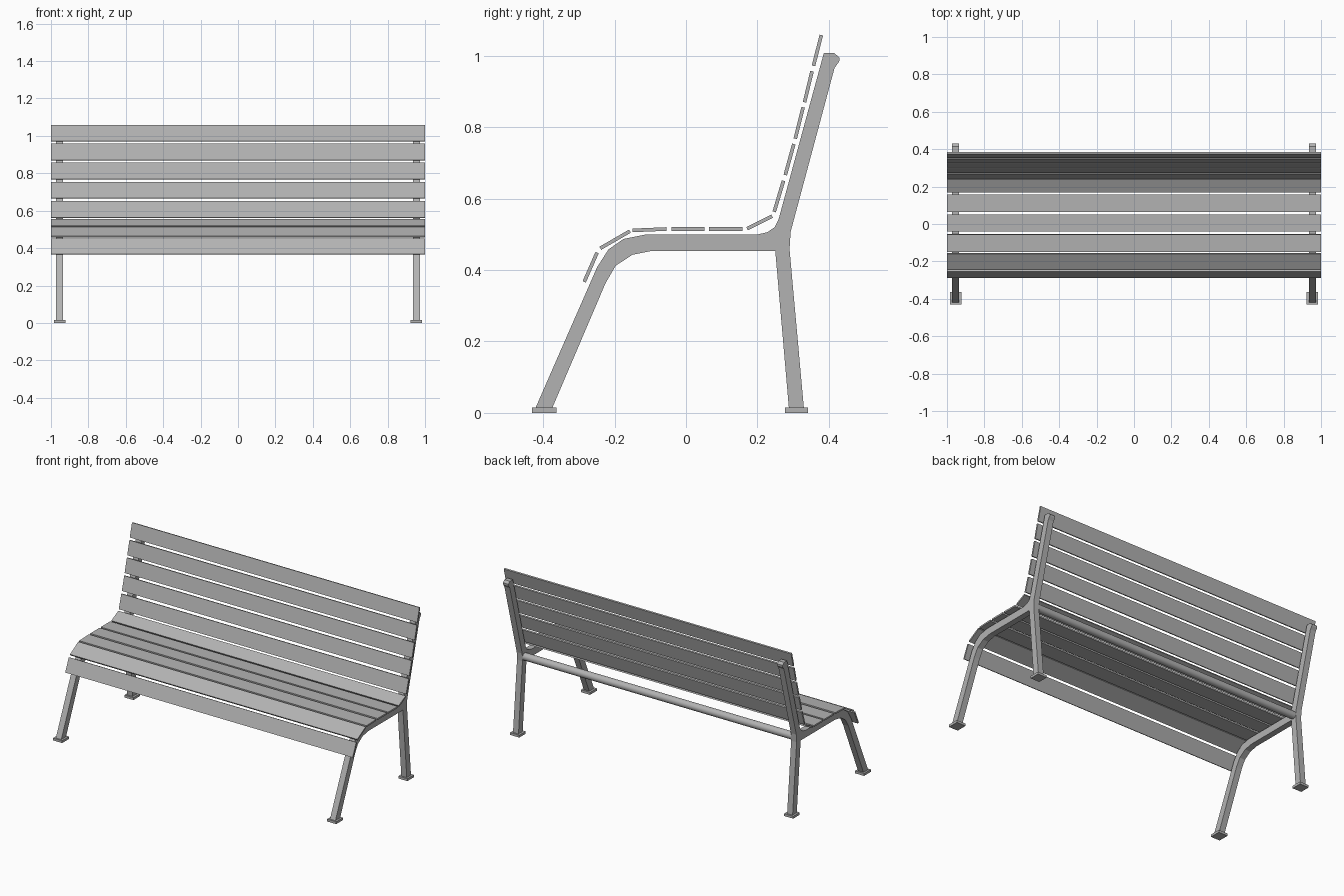
import bpy, bmesh
from math import cos, sin, tau
from mathutils import Vector

if "Cube" in bpy.data.objects:
    bpy.data.objects.remove(bpy.data.objects["Cube"])

grey = bpy.data.materials.new("dark_grey")
grey.diffuse_color = (.45, .45, .45, 1)
grey.use_nodes = True
grey.node_tree.nodes["Principled BSDF"].inputs["Base Color"].default_value = grey.diffuse_color


def prism(name, profile, x0, x1):
    """Extrude a (y, z) outline along x."""
    bm = bmesh.new()
    face = bm.faces.new([bm.verts.new((x0, y, z)) for y, z in profile])
    ext = bmesh.ops.extrude_face_region(bm, geom=[face])
    moved = [v for v in ext["geom"] if isinstance(v, bmesh.types.BMVert)]
    bmesh.ops.translate(bm, verts=moved, vec=(x1 - x0, 0, 0))
    # keep the start cap so the solid is closed
    if len(bm.faces) == len(profile) + 1:
        bmesh.ops.holes_fill(bm, edges=bm.edges, sides=0)
    bmesh.ops.recalc_face_normals(bm, faces=bm.faces)
    me = bpy.data.meshes.new(name)
    bm.to_mesh(me)
    bm.free()
    me.materials.append(grey)
    ob = bpy.data.objects.new(name, me)
    bpy.context.collection.objects.link(ob)
    return ob


# Side frame outline: front leg, seat rail, backrest post, rear leg
frame = [(-.421, .015), (-.249, .408), (-.217, .458), (-.175, .487), (-.115, .499),
         (.197, .499), (.228, .506), (.248, .520), (.259, .541),
         (.386, 1.008), (.415, 1.008), (.43, .995), (.429, .984), (.416, .966),
         (.293, .507), (.29, .458), (.33, .015), (.288, .015),
         (.25, .454), (-.094, .454), (-.15, .443), (-.197, .412),
         (-.225, .364), (-.374, .015)]

for side, s in (("left", -1), ("right", 1)):
    prism(side + "_frame", frame, s * .973, s * .935)
    # Foot plates
    for part, y0, y1 in (("front", -.431, -.363), ("rear", .277, .341)):
        prism(f"{side}_{part}_foot", [(y0, 0), (y1, 0), (y1, .015), (y0, .015)],
              s * .985, s * .922)

# Round rail joining the frames behind the seat
rail = prism("rear_crossbar", [(.267 + .023 * cos(i * tau / 24), .479 + .023 * sin(i * tau / 24))
                               for i in range(24)], -.94, .94)
bpy.context.view_layer.objects.active = rail
rail.select_set(True)
bpy.ops.object.shade_smooth_by_angle()

# Slat centre lines in side view: (y0, z0, y1, z1)
slats = {
    "front_slat": (-.285, .367, -.249, .449),
    "seat_edge_slat": (-.24, .461, -.157, .509),
    "seat_slat_1": (-.15, .511, -.055, .515),
    "seat_slat_2": (-.041, .515, .052, .515),
    "seat_slat_3": (.064, .515, .158, .515),
    "seat_rear_slat": (.171, .516, .241, .551),
    "back_slat_1": (.247, .563, .273, .650),
    "back_slat_2": (.278, .666, .302, .753),
    "back_slat_3": (.306, .768, .328, .856),
    "back_slat_4": (.332, .870, .353, .957),
    "back_slat_5": (.357, .972, .379, 1.058),
}
for name, (y0, z0, y1, z1) in slats.items():
    a, b = Vector((y0, z0)), Vector((y1, z1))
    d = (b - a).normalized()
    n = Vector((-d.y, d.x)) * .005
    prism(name, [a - n, b - n, b + n, a + n], -1, 1)
